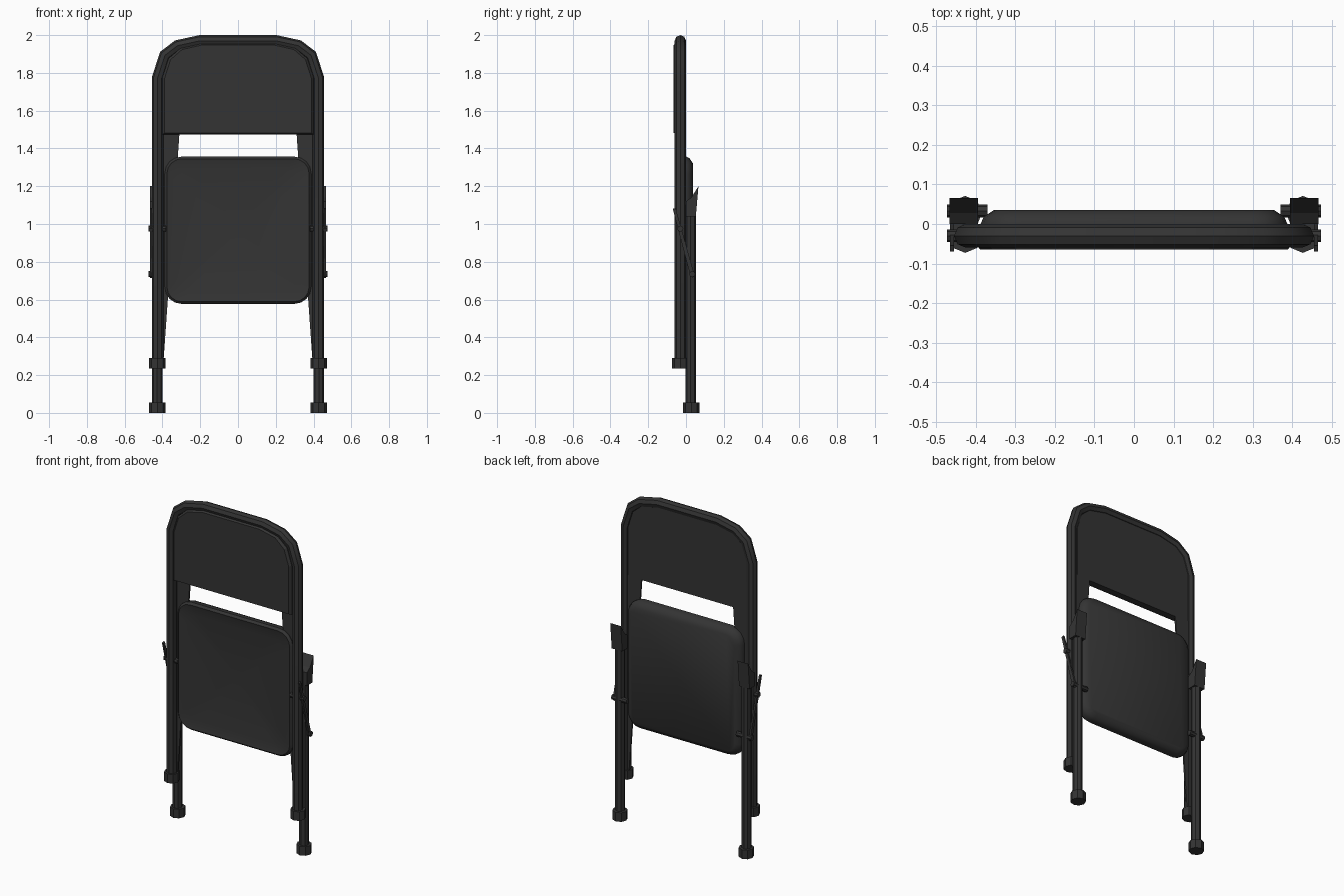
import bpy, bmesh, math
from mathutils import Vector

if "Cube" in bpy.data.objects:
    bpy.data.objects.remove(bpy.data.objects["Cube"])

black = bpy.data.materials.new("charcoal black")
black.diffuse_color = (0.034, 0.034, 0.034, 1)
black.use_nodes = True
black.node_tree.nodes["Principled BSDF"].inputs["Base Color"].default_value = black.diffuse_color


def finish(name, bm, smooth=None):
    bmesh.ops.recalc_face_normals(bm, faces=bm.faces)
    me = bpy.data.meshes.new(name)
    bm.to_mesh(me)
    bm.free()
    ob = bpy.data.objects.new(name, me)
    bpy.context.collection.objects.link(ob)
    me.materials.append(black)
    if smooth:
        bpy.ops.object.select_all(action='DESELECT')
        ob.select_set(True)
        bpy.context.view_layer.objects.active = ob
        bpy.ops.object.shade_smooth_by_angle(angle=math.radians(smooth))
    return ob


def loft(name, rings, smooth=None):
    """Bridge rings of equal length and cap both ends."""
    bm = bmesh.new()
    vs = [[bm.verts.new(p) for p in r] for r in rings]
    n = len(vs[0])
    for a, b in zip(vs, vs[1:]):
        for i in range(n):
            j = (i + 1) % n
            bm.faces.new((a[i], a[j], b[j], b[i]))
    bm.faces.new(vs[0])
    bm.faces.new(vs[-1])
    return finish(name, bm, smooth)


def tube(name, path, r, sides=8, smooth=None):
    """Sweep a regular polygon along a path with mitred joints."""
    pts = [Vector(p) for p in path]
    rings = []
    for i, p in enumerate(pts):
        d0 = (p - pts[i - 1]).normalized() if i else (pts[1] - p).normalized()
        d1 = (pts[i + 1] - p).normalized() if i < len(pts) - 1 else d0
        t = (d0 + d1).normalized()
        side = Vector((0, 1, 0)) if abs(t.y) < 0.9 else Vector((1, 0, 0))
        u = (side - t * side.dot(t)).normalized()
        v = t.cross(u)
        k = 1 / max(t.dot(d0), 0.5)
        ring = []
        for s in range(sides):
            a = 2 * math.pi * s / sides
            ring.append(p + u * math.cos(a) * r + v * math.sin(a) * r * k)
        rings.append(ring)
    return loft(name, rings, smooth)


def plate(name, outline, axis, lo, hi):
    """Extrude a 2D outline along x (outline y,z) or y (outline x,z)."""
    def put(p, d):
        return (d, p[0], p[1]) if axis == 'x' else (p[0], d, p[1])
    return loft(name, [[put(p, d) for p in outline] for d in (lo, hi)])


def rounded(hx, hz, r, y, zc, seg=4):
    ring = []
    for q, (sx, sz) in enumerate(((1, 1), (-1, 1), (-1, -1), (1, -1))):
        for s in range(seg + 1):
            a = math.pi / 2 * (q + s / seg)
            ring.append((sx * (hx - r) + r * math.cos(a), y,
                         zc + sz * (hz - r) + r * math.sin(a)))
    return ring


# main frame: upside-down U
half = [(0.425, 0.26), (0.425, 1.775), (0.387, 1.893), (0.32, 1.944), (0.2, 1.97)]
path = [(x, -0.03, z) for x, z in half] + [(-x, -0.03, z) for x, z in reversed(half)]
tube("front_frame", path, 0.03, 8, 35)

# backrest panel filling the top of the frame
back = [(0.4, 1.475), (0.4, 1.775), (0.368, 1.875), (0.305, 1.93), (0.195, 1.955)]
back += [(-x, z) for x, z in reversed(back)]


def back_ring(k, y):
    return [(x * k, y, 1.715 + (z - 1.715) * k) for x, z in back]


loft("backrest", [back_ring(0.97, -0.065), back_ring(1.0, -0.052),
                  back_ring(1.0, -0.012)])

# seat pan: bevelled underside, rolled rim and dished top
ZC, HX, HZ = 0.967, 0.388, 0.39
spec = [(0.035, 0.036), (0.008, 0.018), (0, 0.0), (0, -0.025), (0.012, -0.038)]
rings = [rounded(HX - i, HZ - i, 0.09 - i, y, ZC) for i, y in spec]
for k in (0.97, 0.85, 0.7, 0.5, 0.3, 0.1):
    y = -0.012 - 0.024 * k * k
    rings.append([(x * k, y, ZC + (z - ZC) * k) for x, _, z in rounded(HX - 0.012, HZ - 0.012, 0.08, 0, ZC)])
loft("seat", rings, 40)

for s, side in ((1, "right"), (-1, "left")):
    # tapering web inside each front leg
    plate("frame_web_" + side, [(s * x, z) for x, z in
          ((0.31, 1.48), (0.42, 1.48), (0.42, 0.28), (0.394, 0.28))], 'y', -0.022, -0.012)
    # rear leg with flattened top
    tube("rear_leg_" + side, [(s * 0.428, 0.025, 0.03), (s * 0.428, 0.025, 1.1)], 0.028, 8, 35)
    plate("rear_leg_top_" + side, [(0.0, 1.04), (0.052, 1.04), (0.066, 1.2), (0.028, 1.14),
          (0.0, 1.12)], 'x', s * 0.395, s * 0.466)
    # feet
    for name, y, z0 in (("rear_foot_", 0.028, 0), ("front_foot_", -0.03, 0.235)):
        tube(name + side, [(s * 0.427, y, z0), (s * 0.427, y, z0 + 0.04),
                           (s * 0.427, y, z0 + 0.055)], 0.043, 8)
    # folding link and its pivots
    plate("link_" + side, [(-0.07, 1.08), (-0.055, 1.085), (0.045, 0.73), (0.035, 0.715),
          (0.022, 0.73)], 'x', s * 0.455, s * 0.465)
    for name, y, z, x0 in (("front_pivot_", -0.03, 0.975, 0.38), ("rear_pivot_", 0.033, 0.735, 0.37)):
        tube(name + side, [(s * x0, y, z), (s * 0.473, y, z)], 0.016, 8)
